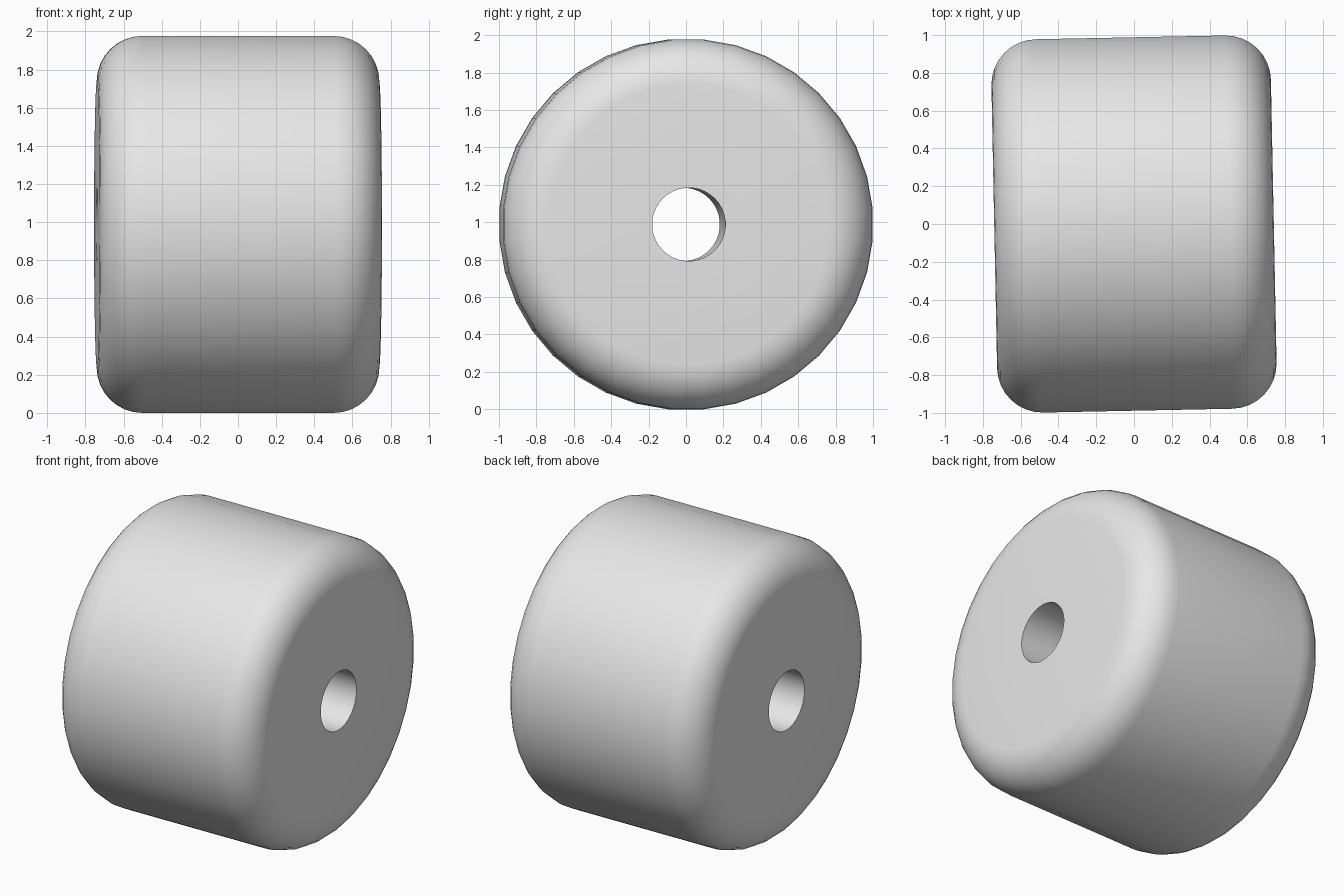
import bpy, bmesh, math
from mathutils import Matrix

cube = bpy.data.objects.get("Cube")
if cube:
    bpy.data.objects.remove(cube, do_unlink=True)

HALF_WIDTH, RADIUS, BORE, FILLET = 0.74, 0.992, 0.196, 0.24
SIDES, FILLET_STEPS = 36, 8

# Plain grey
grey = bpy.data.materials.new("plain grey")
grey.use_nodes = True
grey.diffuse_color = (0.8, 0.8, 0.8, 1)
grey.node_tree.nodes["Principled BSDF"].inputs["Base Color"].default_value = (0.8, 0.8, 0.8, 1)

# Half profile as (along axle, radius): bore edge, then rounded shoulder
right = [(HALF_WIDTH, BORE)]
for i in range(FILLET_STEPS + 1):
    a = math.pi / 2 * i / FILLET_STEPS
    right.append((HALF_WIDTH - FILLET + FILLET * math.cos(a),
                  RADIUS - FILLET + FILLET * math.sin(a)))
profile = right + [(-x, r) for x, r in reversed(right)]

# Wheel body: closed profile turned around the axle
bm = bmesh.new()
rings = []
for s in range(SIDES):
    t = 2 * math.pi * (s + 0.5) / SIDES
    rings.append([bm.verts.new((x, r * math.cos(t), r * math.sin(t))) for x, r in profile])
count = len(profile)
for s in range(SIDES):
    here, there = rings[s], rings[(s + 1) % SIDES]
    for k in range(count):
        n = (k + 1) % count
        bm.faces.new((here[k], here[n], there[n], there[k]))
bmesh.ops.recalc_face_normals(bm, faces=bm.faces)

# Slight turn of the axle, then stand on the ground
bm.transform(Matrix.Rotation(math.radians(1.15), 4, 'Z'))
lowest = min(v.co.z for v in bm.verts)
bmesh.ops.translate(bm, verts=bm.verts, vec=(0, 0, -lowest))

mesh = bpy.data.meshes.new("wheel")
bm.to_mesh(mesh)
bm.free()
mesh.materials.append(grey)
wheel = bpy.data.objects.new("wheel", mesh)
bpy.context.collection.objects.link(wheel)

bpy.ops.object.select_all(action='DESELECT')
wheel.select_set(True)
bpy.context.view_layer.objects.active = wheel
bpy.ops.object.shade_smooth_by_angle(angle=math.radians(30))
